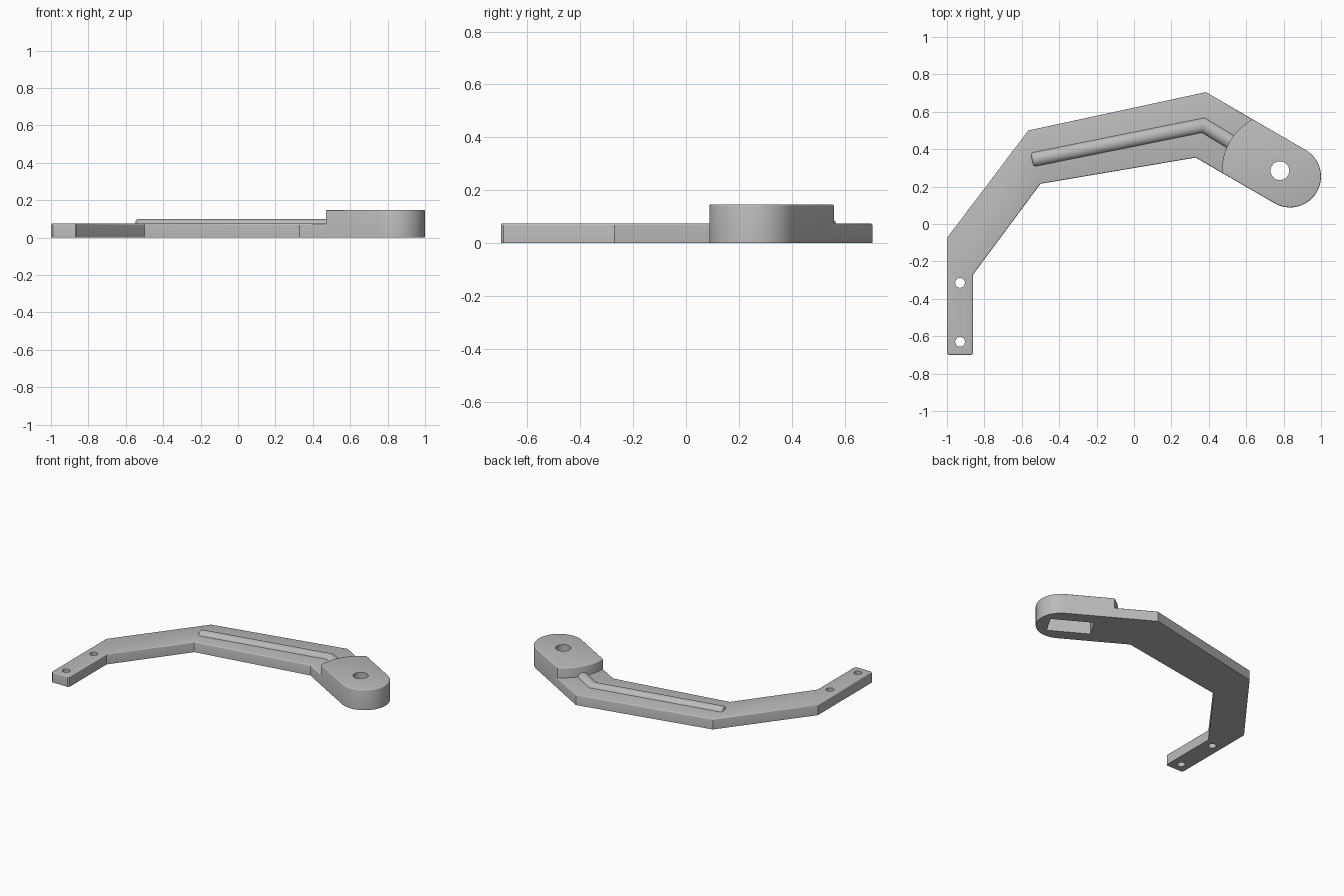
import bpy, bmesh
from math import cos, sin, pi, radians, asin
from mathutils import Vector

cube = bpy.data.objects.get("Cube")
if cube:
    bpy.data.objects.remove(cube, do_unlink=True)

grey = bpy.data.materials.new("plain grey")
grey.use_nodes = True
COLOR = (0.5, 0.5, 0.5, 1)
grey.diffuse_color = COLOR
grey.node_tree.nodes["Principled BSDF"].inputs["Base Color"].default_value = COLOR

BASE_TOP, LUG_TOP = 0.075, 0.147
TILT = radians(-30)
AXIS = Vector((cos(TILT), sin(TILT)))      # lug direction
SIDE = Vector((-sin(TILT), cos(TILT)))
HOLE = Vector((0.78, 0.285))               # pivot hole centre
HALF = 0.165                               # half width of lug arm


def lug_point(u, v):
    """Point u along and v across the lug, measured from the pivot hole."""
    return HOLE + AXIS * u + SIDE * v


def finish(name, bm):
    bmesh.ops.recalc_face_normals(bm, faces=bm.faces)
    mesh = bpy.data.meshes.new(name)
    bm.to_mesh(mesh)
    bm.free()
    mesh.materials.append(grey)
    obj = bpy.data.objects.new(name, mesh)
    bpy.context.collection.objects.link(obj)
    return obj


def prism(name, outline, z0, z1, bevel=0.0):
    """Extrude an outline upward, optionally rounding its top rim."""
    bm = bmesh.new()
    face = bm.faces.new([bm.verts.new((p[0], p[1], z0)) for p in outline])
    top = bmesh.ops.extrude_face_region(bm, geom=[face], use_keep_orig=True)["geom"]
    verts = [g for g in top if isinstance(g, bmesh.types.BMVert)]
    bmesh.ops.translate(bm, verts=verts, vec=(0, 0, z1 - z0))
    bmesh.ops.recalc_face_normals(bm, faces=bm.faces)
    if bevel:
        rim = [e for e in bm.edges if all(v.co.z > z1 - 1e-5 for v in e.verts)]
        bmesh.ops.bevel(bm, geom=rim, offset=bevel, segments=3, profile=0.5, affect='EDGES')
    return finish(name, bm)


def circle(center, r, n=40):
    return [center + Vector((cos(2 * pi * i / n), sin(2 * pi * i / n))) * r for i in range(n)]


def cut(obj, cutter):
    cutter.hide_render = True
    mod = obj.modifiers.new("cut", 'BOOLEAN')
    mod.operation, mod.solver, mod.object = 'DIFFERENCE', 'EXACT', cutter
    bpy.context.view_layer.objects.active = obj
    bpy.ops.object.modifier_apply(modifier=mod.name)
    bpy.data.objects.remove(cutter, do_unlink=True)


def smooth(obj):
    bpy.ops.object.select_all(action='DESELECT')
    obj.select_set(True)
    bpy.context.view_layer.objects.active = obj
    bpy.ops.object.shade_smooth_by_angle(angle=radians(35))


# Bent flat arm, ending inside the lug
arm = prism("bent_arm", [
    (-1, -0.69), (-0.99, -0.70), (-0.87, -0.70), (-0.86, -0.69), (-0.86, -0.27),
    (-0.50, 0.215), (0.33, 0.355), lug_point(-0.2, -HALF), lug_point(-0.2, HALF),
    (0.385, 0.705), (-0.565, 0.50), (-1, -0.075)], 0, BASE_TOP, 0.007)

# Two screw holes through the leg
for y in (-0.315, -0.63):
    cut(arm, prism("screw_cutter", circle(Vector((-0.93, y)), 0.026), -0.1, 0.2))

# Thick lug: round nose, straight sides, rear arc centred on the pivot hole
NOSE, REAR = 0.063, 0.31
spread = asin(HALF / REAR)
outline = [lug_point(NOSE + HALF * cos(a), HALF * sin(a))
           for a in (-pi / 2 + pi * i / 40 for i in range(41))]
outline += [lug_point(REAR * cos(a), REAR * sin(a))
            for a in (pi - spread + 2 * spread * i / 20 for i in range(21))]
lug = prism("pivot_lug", outline, 0, LUG_TOP, 0.007)

# Rectangular pocket below and pivot hole through the top
cut(lug, prism("pocket_cutter", [lug_point(u * 0.145, v * 0.075) for u, v in
                                 ((-1, -1), (1, -1), (1, 1), (-1, 1))], -0.1, 0.1))
cut(lug, prism("pivot_cutter", circle(HOLE, 0.05), -0.1, 0.3))

# Rounded stiffening rib swept along the arm with a mitred bend
path = [Vector((-0.545, 0.343)), Vector((0.37, 0.528)), lug_point(-0.22, 0)]
RIB, N = 0.041, 32
bm = bmesh.new()
rings = []
for i, p in enumerate(path):
    before = (p - path[i - 1]).normalized() if i else (path[1] - p).normalized()
    after = (path[i + 1] - p).normalized() if i < 2 else before
    across = (before + after).normalized().orthogonal()
    across /= across.dot(before.orthogonal())
    rings.append([bm.verts.new((*(p + across * RIB * cos(2 * pi * k / N)),
                                0.1 - RIB + RIB * sin(2 * pi * k / N))) for k in range(N)])
for a, b in zip(rings, rings[1:]):
    for k in range(N):
        bm.faces.new((a[k], a[(k + 1) % N], b[(k + 1) % N], b[k]))
cap = bm.faces.new(rings[0])
bm.faces.new(rings[-1])
bmesh.ops.recalc_face_normals(bm, faces=bm.faces)
bmesh.ops.bevel(bm, geom=list(cap.edges), offset=0.015, segments=4, profile=0.5, affect='EDGES')
rib = finish("stiffening_rib", bm)

for part in (arm, lug, rib):
    smooth(part)
